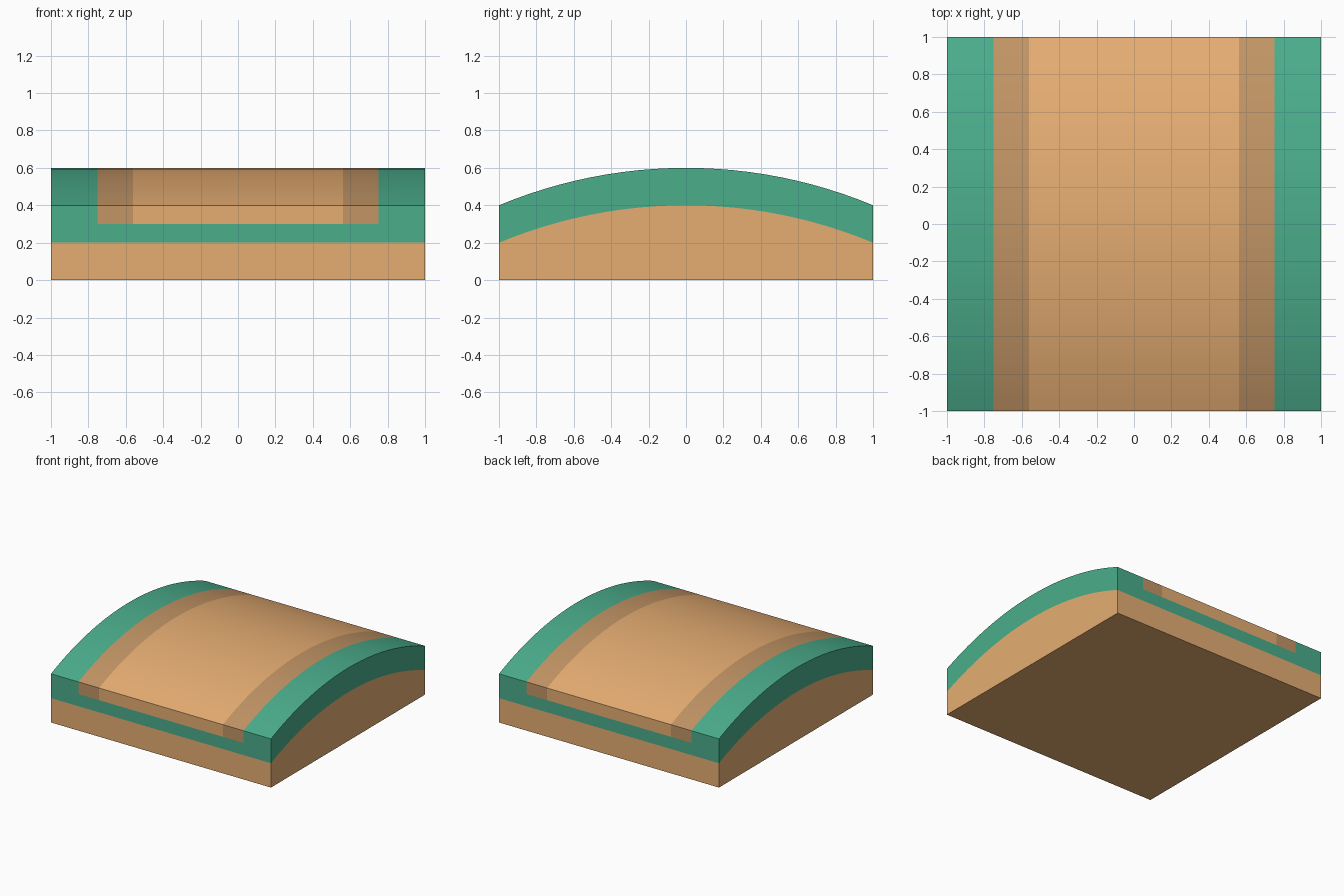
import bpy, bmesh, math

if "Cube" in bpy.data.objects:
    bpy.data.objects.remove(bpy.data.objects["Cube"])

SEGMENTS = 24
RADIUS = 2.6   # arc rising 0.2 over a half span of 1
HALF_ANGLE = math.asin(1 / RADIUS)


def material(name, color):
    mat = bpy.data.materials.new(name)
    mat.diffuse_color = (*color, 1)
    mat.use_nodes = True
    mat.node_tree.nodes["Principled BSDF"].inputs["Base Color"].default_value = mat.diffuse_color
    return mat


def arched(name, section, mat):
    """Sweep an (x, z) section front to back, following the arch.
    Points at z = 0 stay on the ground."""
    bm = bmesh.new()
    rings = []
    for i in range(SEGMENTS + 1):
        a = HALF_ANGLE * (2 * i / SEGMENTS - 1)
        y = RADIUS * math.sin(a)
        lift = RADIUS * (math.cos(a) - math.cos(HALF_ANGLE))
        rings.append([bm.verts.new((x, y, z + lift if z > 0 else 0))
                      for x, z in section])
    n = len(section)
    for r0, r1 in zip(rings, rings[1:]):
        for j in range(n):
            k = (j + 1) % n
            bm.faces.new((r0[j], r0[k], r1[k], r1[j]))
    bm.faces.new(rings[0])
    bm.faces.new(rings[-1][::-1])
    bmesh.ops.recalc_face_normals(bm, faces=bm.faces)
    mesh = bpy.data.meshes.new(name)
    bm.to_mesh(mesh)
    bm.free()
    mesh.materials.append(mat)
    obj = bpy.data.objects.new(name, mesh)
    bpy.context.collection.objects.link(obj)
    bpy.ops.object.select_all(action='DESELECT')
    obj.select_set(True)
    bpy.context.view_layer.objects.active = obj
    bpy.ops.object.shade_smooth_by_angle(angle=math.radians(30))
    return obj


def box(x0, x1, z0, z1):
    return [(x0, z0), (x1, z0), (x1, z1), (x0, z1)]


earth = material("earth", (0.79, 0.42, 0.17))
grass = material("grass", (0.07, 0.42, 0.26))
border = material("path_border", (0.54, 0.30, 0.13))

# Earth body with flat underside
arched("earth_base", box(-1, 1, 0, 0.2), earth)

# Grass layer with a shallow channel for the path
arched("grass_layer", [(-1, 0.2), (1, 0.2), (1, 0.4), (0.75, 0.4), (0.75, 0.3),
                       (-0.75, 0.3), (-0.75, 0.4), (-1, 0.4)], grass)

# Path flush with the grass, darker border on each side
arched("path", box(-0.5625, 0.5625, 0.3, 0.4), earth)
for side, s in (("left", -1), ("right", 1)):
    arched("path_border_" + side, box(s * 0.5625, s * 0.75, 0.3, 0.4), border)
